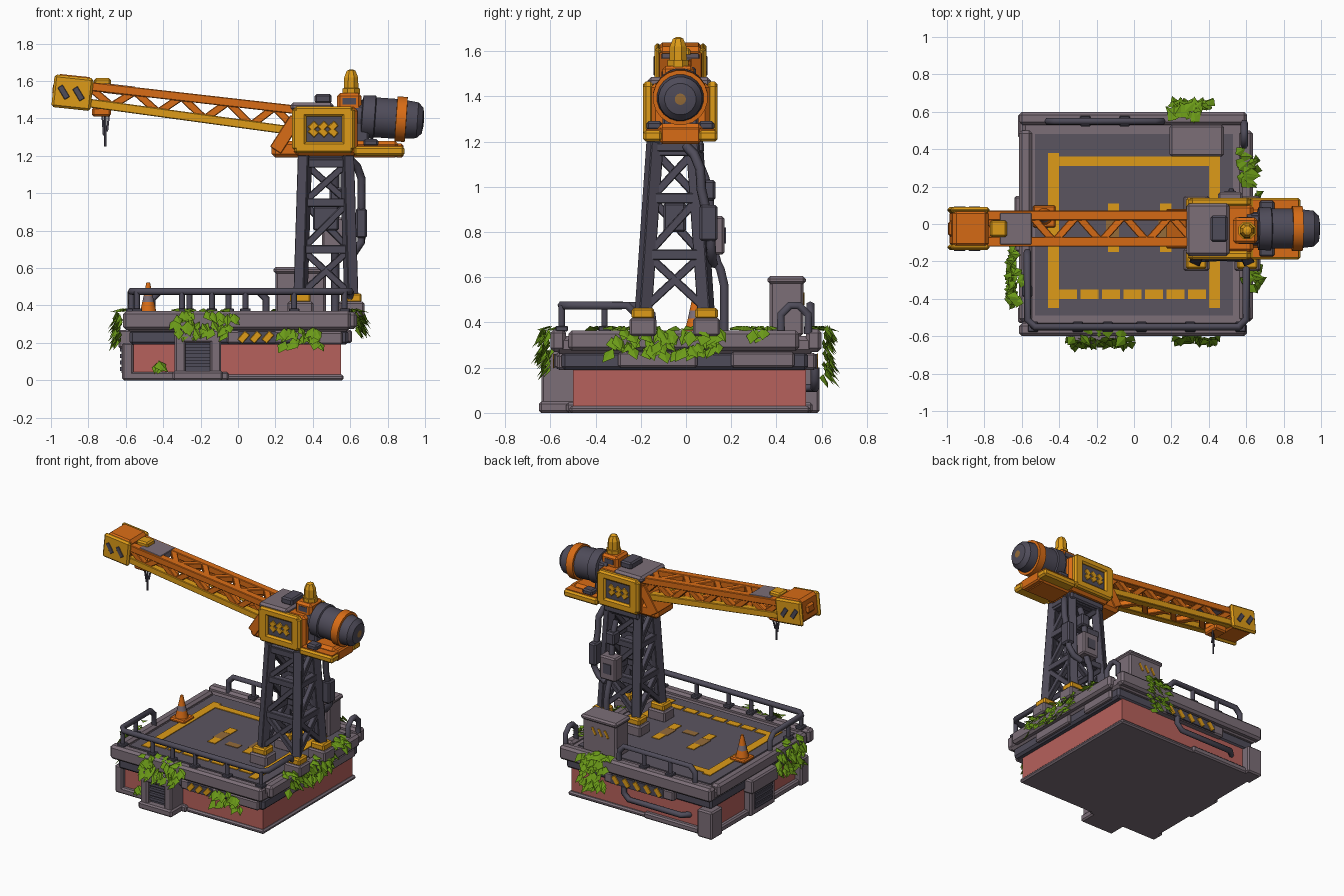
import bpy, bmesh, math, random
from mathutils import Vector, Matrix

random.seed(4)
old = bpy.data.objects.get("Cube")
if old:
    bpy.data.objects.remove(old)


def colour(name, code):
    m = bpy.data.materials.new(name)
    m.use_nodes = True
    rgb = [(int(code[i:i + 2], 16) / 255) ** 2.2 for i in (0, 2, 4)] + [1]
    m.diffuse_color = rgb
    m.node_tree.nodes["Principled BSDF"].inputs["Base Color"].default_value = rgb
    return m


STONE = colour("stone grey", "7B6E77")
STEEL = colour("dark steel", "504D5A")
DECK = colour("worn deck", "5B5560")
ORANGE = colour("orange paint", "D86C1C")
YELLOW = colour("yellow paint", "DD9A1E")
RED = colour("red wall", "B5615C")
GREEN = colour("leaf green", "6A981E")
OCHRE = colour("faded ochre", "946C3C")
Y0 = -0.025  # centre line of the crane


def finish(name, bm, mats, bevel=0, smooth=False, recalc=True):
    if recalc:
        bmesh.ops.recalc_face_normals(bm, faces=bm.faces)
    me = bpy.data.meshes.new(name)
    bm.to_mesh(me)
    bm.free()
    ob = bpy.data.objects.new(name, me)
    bpy.context.collection.objects.link(ob)
    for m in mats:
        me.materials.append(m)
    if bevel:
        mod = ob.modifiers.new("bevel", "BEVEL")
        mod.width, mod.segments = bevel, 1
    if smooth:
        bpy.ops.object.select_all(action="DESELECT")
        ob.select_set(True)
        bpy.context.view_layer.objects.active = ob
        bpy.ops.object.shade_smooth_by_angle(angle=math.radians(35))
    return ob


def boxes(name, mat, spans, bevel=0.01):
    """Each span is x0, x1, y0, y1, z0, z1."""
    bm = bmesh.new()
    for a, b, c, d, e, f in spans:
        mid = Matrix.Translation(((a + b) / 2, (c + d) / 2, (e + f) / 2))
        bmesh.ops.create_cube(bm, size=1, matrix=mid @ Matrix.Diagonal((b - a, d - c, f - e, 1)))
    return finish(name, bm, [mat], bevel)


def beams(name, mat, pairs, w, h=None):
    bm = bmesh.new()
    for p, q in pairs:
        p, q = Vector(p), Vector(q)
        rot = (q - p).to_track_quat("X", "Z").to_matrix().to_4x4()
        size = Matrix.Diagonal(((q - p).length, w, h or w, 1))
        bmesh.ops.create_cube(bm, size=1, matrix=Matrix.Translation((p + q) / 2) @ rot @ size)
    return finish(name, bm, [mat], 0.004)


def lathe(name, mats, profile, place, sides=20, smooth=True):
    """Profile rows are height, radius, colour slot of the band above."""
    bm = bmesh.new()
    rings = [[bm.verts.new((r * math.cos(t), r * math.sin(t), z))
              for t in (math.tau * (k + .5) / sides for k in range(sides))] for z, r, _ in profile]
    for i in range(len(rings) - 1):
        for k in range(sides):
            n = (k + 1) % sides
            f = bm.faces.new((rings[i][k], rings[i][n], rings[i + 1][n], rings[i + 1][k]))
            f.material_index = profile[i][2]
    bm.faces.new(rings[0])
    bm.faces.new(rings[-1]).material_index = profile[-1][2]
    bm.transform(place)
    return finish(name, bm, mats, smooth=smooth)


def tubes(name, mat, paths, radius, corner=0.04):
    cu = bpy.data.curves.new(name, "CURVE")
    cu.dimensions, cu.bevel_depth, cu.bevel_resolution, cu.use_fill_caps = "3D", radius, 1, True
    for path in paths:
        pts = [Vector(p) for p in path]
        out = [pts[0]]
        for a, b, c in zip(pts, pts[1:], pts[2:]):
            out += [b + (a - b).normalized() * corner, b + (c - b).normalized() * corner]
        out.append(pts[-1])
        sp = cu.splines.new("POLY")
        sp.points.add(len(out) - 1)
        for s, p in zip(sp.points, out):
            s.co = (*p, 1)
    cu.materials.append(mat)
    bpy.context.collection.objects.link(bpy.data.objects.new(name, cu))


# Base walls, footing, piers and slab
boxes("red_wall", RED, [(-.57, .55, -.5, .53, .01, .22)], 0)
boxes("footing", STONE, [(-.6, -.05, -.53, .56, 0, .045), (-.1, .565, -.515, .55, 0, .03)])
boxes("corner_piers", STONE, [(-.62, -.56, -.53, -.44, 0, .2), (-.62, -.5, .46, .59, 0, .2),
                              (-.62, -.56, -.14, .14, 0, .25)])
boxes("front_pier", STONE, [(-.35, -.08, -.65, -.48, 0, .05), (-.34, -.28, -.64, -.48, .04, .26),
                            (-.15, -.09, -.64, -.48, .04, .26), (-.34, -.09, -.64, -.48, .2, .27)])
boxes("lower_ledge", STEEL, [(-.58, .59, -.55, .54, .19, .27)], .015)
boxes("slab", STONE, [(-.6, .6, -.58, .57, .26, .34)], .02)
boxes("rim_blocks", STONE, [(-.615, .605, s * .565 - .035, s * .565 + .035, .27, .37) for s in (-1, 1)]
      + [(s * .59 - .035 + .01, s * .59 + .035 + .01, -.52, .5, .275, .365) for s in (-1, 1)], .016)
boxes("ledge_blocks", STONE, [(-.06, .24, -.58, -.48, .195, .265), (.3, .56, -.57, -.48, .19, .26),
                              (.5, .61, -.3, .05, .2, .27), (.5, .61, .2, .48, .2, .27),
                              (-.3, .26, .48, .575, .19, .265), (-.64, -.5, -.15, .15, .17, .27)])

# Vents
louvres = [(-.28, -.15, -.62, -.5, .07 + i * .035, .09 + i * .035) for i in range(4)]
louvres += [(-.63, -.6, -.1, .1, .05 + i * .035, .07 + i * .035) for i in range(4)]
boxes("vent_louvres", STEEL, louvres, 0)
boxes("vent_backs", STEEL, [(-.28, -.15, -.6, -.48, .05, .2), (-.624, -.6, -.1, .1, .04, .18)], 0)

# Hazard signs on front and back ledges
boxes("sign_plates", STEEL, [(0, .2, -.584, -.575, .2, .26), (-.22, .2, .57, .58, .195, .26)], 0)
beams("front_hazard_stripes", YELLOW, [((x, -.585, .207), (x + .04, -.585, .253)) for x in (.01, .075, .14)], .006, .036)
beams("back_hazard_stripes", YELLOW, [((x, .581, .203), (x + .04, .581, .253))
                                      for x in (-.2, -.115, -.03, .055, .14)], .006, .038)
tubes("wall_pipe", STEEL, [[(-.4, .52, .11), (-.4, .57, .11), (.1, .57, .11), (.1, .57, .2)]], .02)

# Deck with worn painted lines
boxes("deck", DECK, [(-.53, .53, -.49, .48, .335, .348)], 0)
lines = [(s * .43 - .03, s * .43 + .03, -.45, .38, .346, .353) for s in (-1, 1)]
lines.append((-.43, .43, .31, .36, .346, .353))
lines += [(-.4 + i * .115, -.305 + i * .115, -.4, -.35, .346, .353) for i in range(7)]
lines += [(x - .03, x + .03, y, y + .08, .346, .353) for x in (-.11, .17) for y in (-.15, .03)]
boxes("painted_lines", YELLOW, lines, 0)
boxes("worn_patches", OCHRE, [(-.15, -.08, -.07, .03, .346, .352), (.13, .2, -.07, .03, .346, .352),
                              (-.02, .08, -.12, -.07, .346, .352)], 0)

# Railings
R = .475
tubes("railings", STEEL, [
    [(-.57, -.15, .35), (-.57, -.15, R), (-.57, -.55, R), (.6, -.55, R), (.6, -.22, R), (.6, -.22, .35)],
    [(-.46, .55, .35), (-.46, .55, R), (.15, .55, R), (.15, .55, .35)],
    [(.59, .42, .35), (.59, .42, R), (.59, .54, R), (.59, .54, .35)]], .02)
posts = [(-.57, -.36), (-.54, -.55), (-.3, -.55), (-.14, -.55), (.04, -.55), (.3, -.55), (.57, -.55),
         (-.26, .55), (-.05, .55)]
tubes("rail_posts", STEEL, [[(x, y, .35), (x, y, R)] for x, y in posts], .016)
boxes("rail_feet", STEEL, [(x - .028, x + .028, y - .028, y + .028, .36, .385) for x, y in posts], .005)

# Utility box and traffic cone
boxes("utility_box", STONE, [(.2, .47, .37, .52, .34, .59), (.19, .48, .36, .53, .57, .605)], .012)
beams("box_stripes", YELLOW, [((x, .522, .48), (x + .03, .522, .53)) for x in (.26, .31, .36)], .006, .02)
boxes("cone_base", ORANGE, [(-.54, -.42, -.02, .1, .345, .37)], .008)
lathe("traffic_cone", [ORANGE, STONE], [(0, .045, 0), (.05, .033, 1), (.085, .025, 0), (.155, .01, 0)],
      Matrix.Translation((-.48, .04, .368)), 12)

# Tower: tapering legs with cross bracing
CX, CY = .47, -.05


def leg(sx, sy, z):
    t = (z - .4) / .8
    return Vector((CX + sx * (.137 - .025 * t), CY + sy * (.142 - .055 * t), z))


corners = [(-1, -1), (1, -1), (1, 1), (-1, 1)]
beams("tower_legs", STEEL, [(leg(*c, .4), leg(*c, 1.2)) for c in corners], .06)
levels = [.46, .7, .95, 1.16]
braces, rungs = [], []
for a, b in zip(corners, corners[1:] + corners[:1]):
    rungs += [(leg(*a, z), leg(*b, z)) for z in levels[1:]]
    braces += [(leg(*a, lo), leg(*b, hi)) for lo, hi in zip(levels, levels[1:])]
    braces.append((leg(*b, levels[0]), leg(*a, levels[1])))
beams("tower_rungs", STEEL, rungs, .046)
beams("tower_braces", STEEL, braces, .036)
feet = [leg(*c, .42) for c in corners]
boxes("tower_pads", STONE, [(p.x - .07, p.x + .07, p.y - .06, p.y + .06, .34, .42) for p in feet])
boxes("tower_shoes", YELLOW, [(p.x - .055, p.x + .055, p.y - .05, p.y + .05, .415, .465) for p in feet])
boxes("tower_plate", STEEL, [(.4, .54, -.1, 0, .8, .93)])

# Cables and junction boxes behind the tower
tubes("tower_pipes", STEEL, [
    [(.6, 0, 1.18), (.66, .06, 1.12), (.66, .07, .95), (.66, .11, .85), (.66, .11, .7), (.56, .12, .66)],
    [(.52, .06, 1.1), (.52, .1, 1), (.52, .12, .7), (.52, .17, .6), (.52, .17, .36)]], .022)
boxes("junction_boxes", STONE, [(.45, .58, .08, .17, .7, .87)])
boxes("junction_panel", STEEL, [(.485, .545, .165, .176, .75, .82)], 0)
boxes("pipe_clamps", STEEL, [(.63, .69, .06, .14, .76, .92), (.49, .56, .05, .13, .94, 1.03)])

# Crane head
boxes("head_body", ORANGE, [(.3, .64, Y0 - .13, Y0 + .13, 1.2, 1.46), (.18, .62, Y0 - .1, Y0 + .1, 1.19, 1.28),
                            (.6, .86, Y0 - .1, Y0 + .1, 1.19, 1.28)], .02)
beams("jib_gusset", ORANGE, [((.2, Y0, 1.23), (.31, Y0, 1.4))], .21, .07)
boxes("turntable", STEEL, [(.33, .61, -.16, .08, 1.15, 1.2), (.62, .7, Y0 - .08, Y0 + .08, 1.25, 1.47)])
boxes("roof_hatch", STONE, [(.28, .51, Y0 - .145, Y0 + .135, 1.44, 1.485)], .015)
boxes("roof_vent", STEEL, [(.41, .5, Y0 - .07, Y0 + .07, 1.48, 1.53)])
frames, panels, chevrons, treads = [], [], [], []
for s in (-1, 1):
    def side(a, b):
        return tuple(sorted((Y0 + s * a, Y0 + s * b)))
    for x0, x1, z0, z1 in ((.3, .615, 1.41, 1.465), (.3, .615, 1.215, 1.275),
                           (.29, .365, 1.23, 1.455), (.555, .625, 1.23, 1.455)):
        frames.append((x0, x1, *side(.12, .165), z0, z1))
    frames.append((.62, .89, *side(.08, .165), 1.2, 1.25))
    treads.append((.635, .88, *side(.085, .152), 1.245, 1.256))
    panels.append((.34, .58, *side(.12, .148), 1.25, 1.43))
    for x in (.385, .438, .491):
        y = Y0 + s * .15
        chevrons += [((x + .035, y, z), (x, y, 1.342)) for z in (1.31, 1.374)]
boxes("side_frames", YELLOW, frames, .012)
boxes("rear_treads", ORANGE, treads, 0)
boxes("side_panels", STEEL, panels)
beams("side_chevrons", YELLOW, chevrons, .008, .037)
boxes("rear_grille", ORANGE, [(.84, .885, Y0 - .09, Y0 + .09, 1.19, 1.265)])
boxes("rear_units", STEEL, [(.67, .75, s * .115 - .035 + Y0, s * .115 + .035 + Y0, 1.25, 1.29) for s in (-1, 1)])

# Motor drum and beacon
tilt = Matrix.Translation((.6, Y0, 1.415)) @ Matrix.Rotation(math.radians(94), 4, "Y")
lathe("motor_drum", [STEEL, ORANGE, OCHRE],
      [(0, .09, 0), (.06, .09, 0), (.065, .115, 0), (.13, .118, 0), (.135, .108, 0), (.245, .108, 1), (.246, .122, 1),
       (.3, .122, 1), (.301, .104, 0), (.36, .097, 0), (.388, .07, 0), (.395, .025, 2)], tilt)
boxes("beacon_base", ORANGE, [(.53, .66, Y0 - .08, Y0 + .06, 1.44, 1.535)], .015)
boxes("beacon_window", STEEL, [(.56, .63, Y0 - .083, Y0 + .063, 1.475, 1.51)], 0)
lathe("beacon", [YELLOW], [(0, .05, 0), (.03, .05, 0), (.032, .042, 0), (.09, .04, 0), (.125, .025, 0), (.132, .01, 0)],
      Matrix.Translation((.605, Y0 - .01, 1.53)), 8, False)


# Jib: four chords and zigzag lattice
def jib(x, s, top):
    t = (.32 - x) / 1.1
    return Vector((x, Y0 + s * .07, 1.445 + .125 * t if top else 1.33 + .15 * t))


tip, root = -.8, .32
for top, name, mat in ((True, "jib_top_chords", ORANGE), (False, "jib_bottom_chords", YELLOW)):
    beams(name, mat, [(jib(tip, s, top), jib(root, s, top)) for s in (-1, 1)], .052, .046)
lattice, N = [], 9
step = (root - tip) / N
for i in range(N):
    x = tip + i * step
    up = i % 2 == 0
    lattice += [(jib(x, s, up), jib(x + step, s, not up)) for s in (-1, 1)]
    a = 1 if up else -1
    lattice += [(jib(x, a, t), jib(x + step, -a, t)) for t in (True, False)]
beams("jib_lattice", ORANGE, lattice, .04)
beams("jib_cover", STONE, [(jib(-.72, 0, True), jib(-.55, 0, True))], .17, .052)

# Jib head with striped cheeks
head = Matrix.Translation((-.885, Y0, 1.535)) @ Matrix.Rotation(math.radians(6), 4, "Y")
for ob in (boxes("jib_head", ORANGE, [(-.095, .1, -.1, .1, -.075, .095), (-.108, -.06, -.05, .05, -.03, .05)], .02),
           boxes("jib_cheeks", YELLOW, [(-.105, .105, s * .1 - .015, s * .1 + .015, -.085, .09) for s in (-1, 1)], .012),
           beams("cheek_stripes", STEEL, [((x, s * .116, .03), (x + .045, s * .116, -.03))
                                          for s in (-1, 1) for x in (-.07, .01)], .006, .032)):
    ob.matrix_world = head
boxes("jib_pulley", YELLOW, [(-.77, -.68, Y0 - .045, Y0 + .045, 1.57, 1.615)])
boxes("hook_carriage", ORANGE, [(-.78, -.68, Y0 - .06, Y0 + .06, 1.41, 1.46)])
tubes("hook_cables", STEEL, [[(-.71 + d, Y0 + d, 1.42), (-.71 + d * .5, Y0, z)]
                             for d, z in ((-.015, 1.31), (0, 1.25), (.02, 1.33))], .006)

# Foliage: clusters follow an edge, some leaves lie on the rim and the rest hang down
bm = bmesh.new()
clusters = [((-.33, -.605), (-.02, -.605), .27, .38, 50, 0.2, (0, -1)), ((.24, -.595), (.44, -.595), .2, .29, 22, 0, (0, -1)),
            ((.63, -.33), (.63, .16), .28, .39, 75, .2, (1, 0)), ((.61, .14), (.61, .4), .36, .38, 24, .9, (1, 0)),
            ((.2, .605), (.4, .605), .17, .39, 70, .25, (0, 1)), ((-.625, -.43), (-.625, -.15), .22, .37, 60, .15, (-1, 0)),
            ((-.46, -.51), (-.41, -.51), .08, .11, 5, 0, (0, -1))]
for start, end, low, high, count, flat, aim in clusters:
    start, end, aim = (Vector((*v, 0)) for v in (start, end, aim))
    along = aim.cross((0, 0, 1))
    for i in range(count):
        p = start.lerp(end, random.random())
        tilt = along * random.uniform(-1, 1)
        if random.random() < flat:
            p += aim * random.uniform(-.07, 0) + Vector((0, 0, .385))
            face, run = Vector((0, 0, 1)) + aim * .3, aim + tilt
        else:
            p += aim * random.uniform(0, .035) + Vector((0, 0, random.uniform(low, high)))
            face, run = aim + Vector((0, 0, .7)) + tilt * .5, aim * .5 + tilt - Vector((0, 0, 1))
        face.normalize()
        run = (run - face * run.dot(face)).normalized()
        wide = face.cross(run) * random.uniform(.022, .034)
        size = random.uniform(.06, .09)
        mid = p + run * size * .4 - face * .008
        root, left, point, right = [bm.verts.new(q) for q in (p, mid - wide, p + run * size, mid + wide)]
        bm.faces.new((root, left, point))
        bm.faces.new((root, point, right))
finish("foliage", bm, [GREEN], recalc=False)
